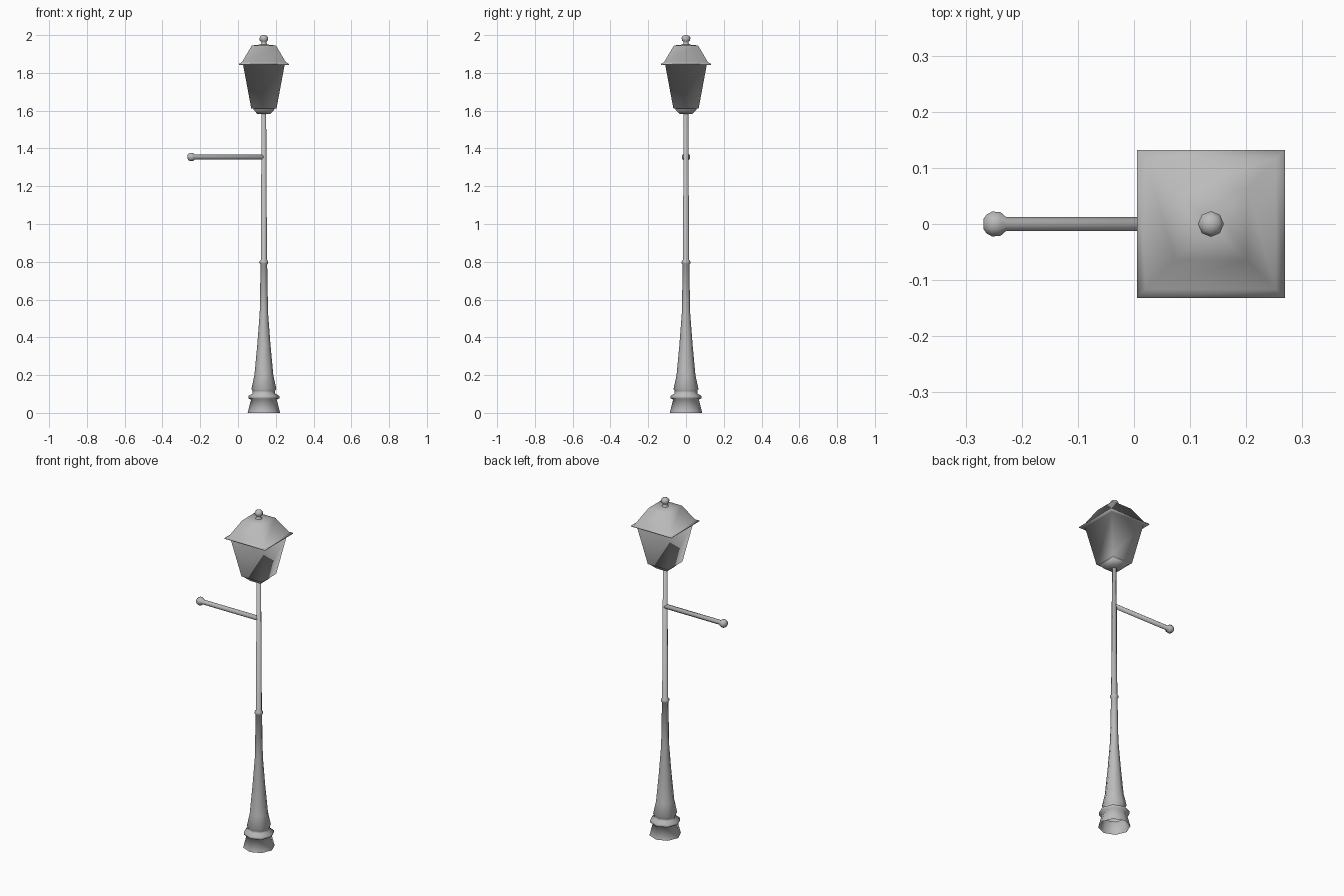
import bpy, bmesh, math
from mathutils import Matrix

if "Cube" in bpy.data.objects:
    bpy.data.objects.remove(bpy.data.objects["Cube"])

POST_X = 0.137

# Dark grey metal
metal = bpy.data.materials.new("dark_metal")
metal.diffuse_color = (0.5, 0.5, 0.5, 1)
metal.use_nodes = True
metal.node_tree.nodes["Principled BSDF"].inputs["Base Color"].default_value = metal.diffuse_color


def loft(name, profile, sides=8, matrix=Matrix(), cap_start=False, square=False):
    """Stack regular rings of (radius, height); square uses half-widths."""
    scale = math.sqrt(2) if square else 1.0
    turn = math.pi / 4 if square else 0.0
    bm = bmesh.new()
    rings = []
    for r, z in profile:
        rings.append([bm.verts.new((r * scale * math.cos(turn + 2 * math.pi * i / sides),
                                    r * scale * math.sin(turn + 2 * math.pi * i / sides), z))
                      for i in range(sides)])
    for a, b in zip(rings, rings[1:]):
        for i in range(sides):
            j = (i + 1) % sides
            bm.faces.new((a[i], a[j], b[j], b[i]))
    if cap_start:
        bm.faces.new(rings[0][::-1])
    bm.faces.new(rings[-1])
    for f in bm.faces:
        f.smooth = True
    bm.transform(matrix)
    mesh = bpy.data.meshes.new(name)
    bm.to_mesh(mesh)
    bm.free()
    mesh.materials.append(metal)
    obj = bpy.data.objects.new(name, mesh)
    bpy.context.collection.objects.link(obj)
    return obj


at_post = Matrix.Translation((POST_X, 0, 0))

# Post: open foot, moulded base, flared shaft and small collar
loft("post", [(0.086, 0), (0.068, 0.07), (0.082, 0.077), (0.082, 0.09),
              (0.060, 0.102), (0.060, 0.117), (0.066, 0.127), (0.050, 0.20),
              (0.035, 0.36), (0.022, 0.53), (0.0175, 0.785), (0.023, 0.792),
              (0.023, 0.802), (0.0165, 0.81), (0.012, 1.60)], matrix=at_post)

# Lantern: stepped cup, tapered body, projecting rim and sloped roof
loft("lantern", [(0.035, 1.583), (0.055, 1.605), (0.055, 1.612),
                 (0.067, 1.612), (0.110, 1.843), (0.132, 1.843), (0.132, 1.848),
                 (0.116, 1.857), (0.064, 1.945), (0.018, 1.950)],
     sides=4, square=True, matrix=at_post, cap_start=True)

# Finial: stem and ball
loft("finial", [(0.021, 1.947), (0.013, 1.958), (0.013, 1.964), (0.022, 1.972),
                (0.023, 1.986), (0.016, 1.996), (0.006, 2.0)], matrix=at_post)

# Side arm with ball end, pointing to -x
to_left = (Matrix.Translation((POST_X, 0, 1.355))
           @ Matrix.Rotation(-math.pi / 2, 4, 'Y') @ Matrix.Rotation(math.pi / 8, 4, 'Z'))
loft("side_arm", [(0.0135, 0), (0.0135, 0.365), (0.023, 0.375), (0.024, 0.390),
                  (0.018, 0.400), (0.010, 0.405)], matrix=to_left, cap_start=True)
